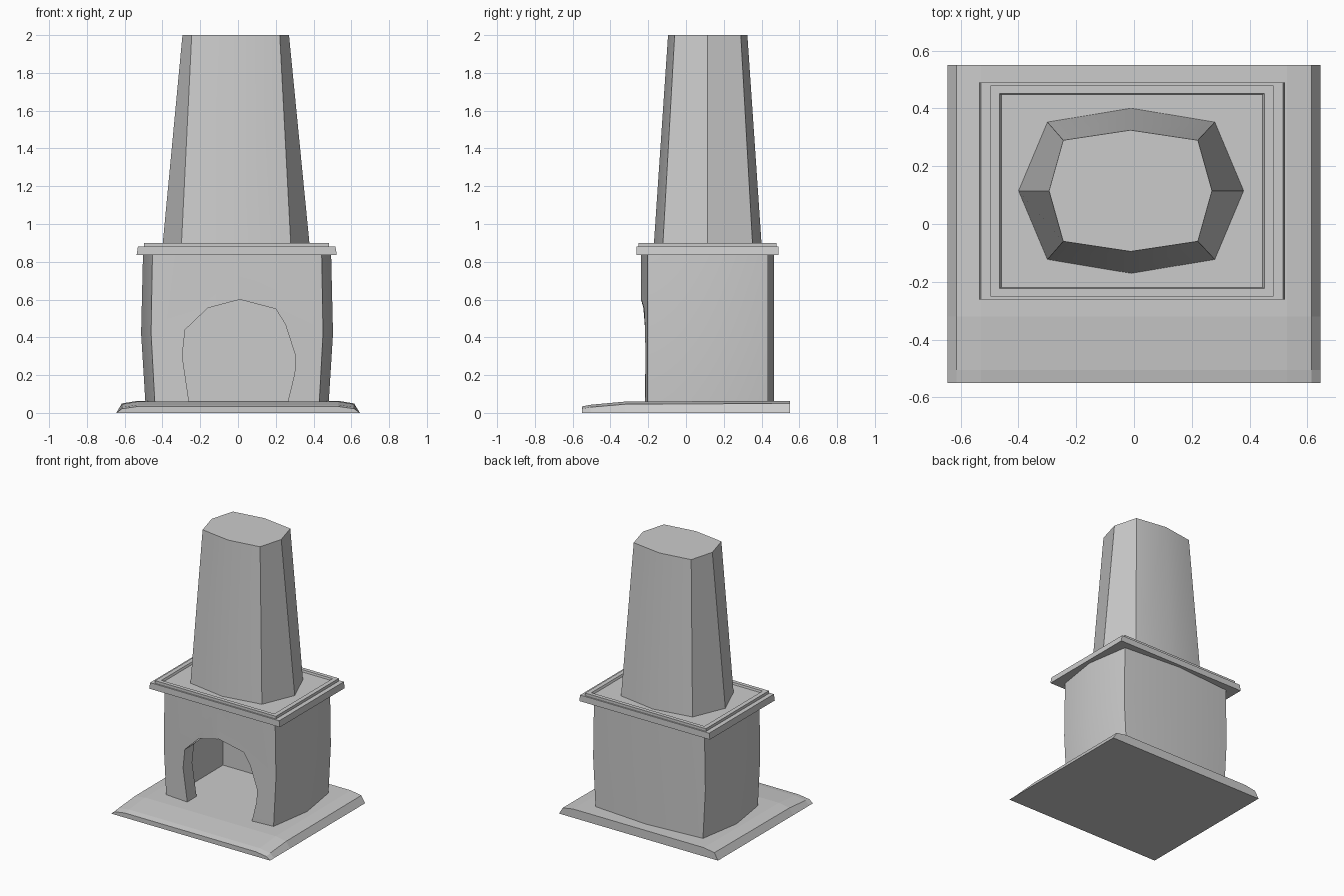
import bpy, bmesh
from math import radians

if "Cube" in bpy.data.objects:
    bpy.data.objects.remove(bpy.data.objects["Cube"])


def make(name, loops, closed_ring=True):
    """Skin a stack of equal-length loops and cap both ends."""
    bm = bmesh.new()
    rings = [[bm.verts.new(p) for p in loop] for loop in loops]
    n = len(rings[0])
    for a, b in zip(rings, rings[1:]):
        for i in range(n):
            j = (i + 1) % n
            bm.faces.new((a[i], a[j], b[j], b[i]))
    bm.faces.new(rings[0])
    bm.faces.new(rings[-1])
    bmesh.ops.recalc_face_normals(bm, faces=bm.faces)
    mesh = bpy.data.meshes.new(name)
    bm.to_mesh(mesh)
    bm.free()
    obj = bpy.data.objects.new(name, mesh)
    bpy.context.collection.objects.link(obj)
    return obj


def bowed(cx, corner_x, mid_x, corner_y, mid_y, z, cy=0.115):
    """Rectangle whose sides bow outwards at their midpoints."""
    pts = [(-corner_x, -corner_y), (0, -mid_y), (corner_x, -corner_y), (mid_x, 0),
           (corner_x, corner_y), (0, mid_y), (-corner_x, corner_y), (-mid_x, 0)]
    return [(cx + x, cy + y, z) for x, y in pts]


def rect(cx, cy, hx, hy, z):
    return [(cx + sx * hx, cy + sy * hy, z)
            for sx, sy in ((-1, -1), (1, -1), (1, 1), (-1, 1))]


def smooth(obj):
    bpy.ops.object.select_all(action='DESELECT')
    obj.select_set(True)
    bpy.context.view_layer.objects.active = obj
    bpy.ops.object.shade_smooth_by_angle(angle=radians(30))


def carve(obj, cutters):
    for c in cutters:
        c.hide_render = True
        m = obj.modifiers.new("carve", 'BOOLEAN')
        m.operation, m.solver, m.object = 'DIFFERENCE', 'EXACT', c
    dg = bpy.context.evaluated_depsgraph_get()
    mesh = bpy.data.meshes.new_from_object(obj.evaluated_get(dg))
    obj.modifiers.clear()
    obj.data = mesh
    for c in cutters:
        bpy.data.objects.remove(c)


# Hearth slab: bevelled sides, sloping down at the front
def slab_section(y, z1, z2):
    half = [(0.645, 0), (0.615, z1), (0.53, z2)]
    return [(x, y, z) for x, z in half] + [(-x, y, z) for x, z in reversed(half)]


make("hearth_slab", [slab_section(-0.55, 0.022, 0.034), slab_section(-0.505, 0.03, 0.043),
                     slab_section(-0.32, 0.046, 0.06), slab_section(0.55, 0.05, 0.064)])

# Firebox: bulging hollow body with an uneven arched mouth
firebox = make("firebox", [bowed(-0.005, cx, mx, 0.318, 0.352, z) for cx, mx, z in
                           ((0.435, 0.485, 0.05), (0.455, 0.508, 0.42), (0.448, 0.498, 0.842))])
cavity = make("cavity_cutter", [rect(-0.005, 0.14, 0.39, 0.25, z) for z in (0, 0.8)])
arch = [(-0.25, 0), (-0.26, 0.065), (-0.295, 0.3), (-0.28, 0.44), (-0.16, 0.555), (0.01, 0.6),
        (0.2, 0.55), (0.25, 0.47), (0.305, 0.3), (0.3, 0.21), (0.265, 0.065), (0.25, 0)]
mouth = make("mouth_cutter", [[(x, y, z) for x, z in arch] for y in (-0.4, 0.0)])
carve(firebox, [cavity, mouth])
smooth(firebox)

# Mantel shelf: stepped slab with a raised rim
make("mantel_shelf", [rect(-0.007, 0.114, hx, hy, z) for hx, hy, z in
                      ((0.53, 0.376, 0.835), (0.523, 0.375, 0.88), (0.49, 0.365, 0.88),
                       (0.49, 0.365, 0.9), (0.458, 0.337, 0.9), (0.452, 0.334, 0.885))])

# Chimney: tapered eight-sided flue
chimney = make("chimney", [bowed(-0.01, 0.29, 0.39, 0.238, 0.286, 0.88),
                           bowed(-0.012, 0.233, 0.282, 0.175, 0.21, 2.0)])
smooth(chimney)
